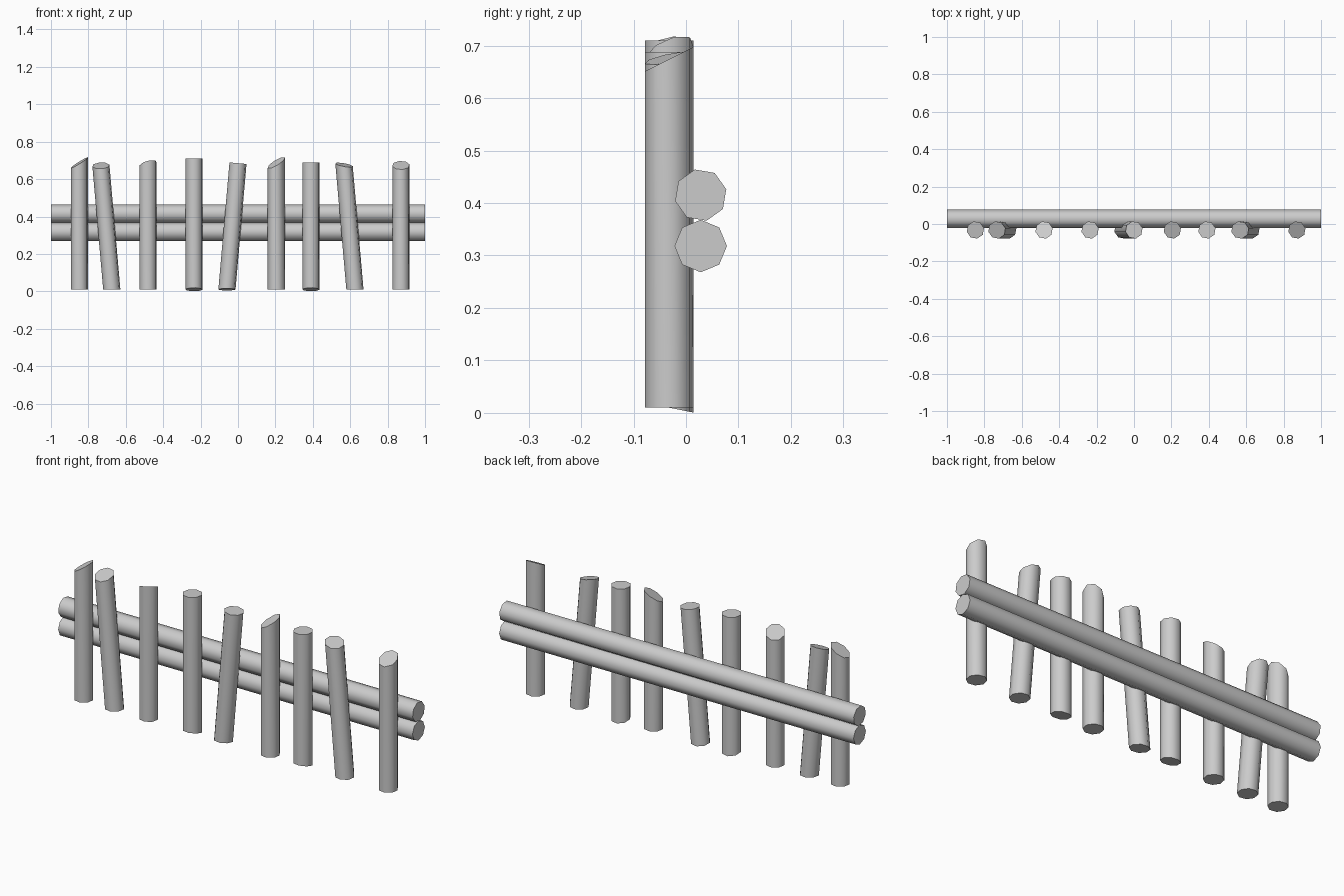
import bpy
import bmesh
import math
from mathutils import Matrix

default_cube = bpy.data.objects.get("Cube")
if default_cube:
    bpy.data.objects.remove(default_cube, do_unlink=True)

grey = bpy.data.materials.new("plain_grey")
grey.use_nodes = True
colour = (0.6, 0.6, 0.6, 1)
grey.diffuse_color = colour
grey.node_tree.nodes["Principled BSDF"].inputs["Base Color"].default_value = colour


def octagon_log(radius, turn):
    """Unit-tall octagonal log, smooth round the side and flat at the ends."""
    bm = bmesh.new()
    bmesh.ops.create_cone(bm, cap_ends=True, segments=8, radius1=radius,
                          radius2=radius, depth=1,
                          matrix=Matrix.Rotation(math.radians(turn), 4, 'Z'))
    for face in bm.faces:
        face.smooth = len(face.verts) == 4
    return bm


def finish(bm, name):
    mesh = bpy.data.meshes.new(name)
    bm.to_mesh(mesh)
    bm.free()
    mesh.materials.append(grey)
    obj = bpy.data.objects.new(name, mesh)
    bpy.context.collection.objects.link(obj)


def rail(name, z, turn):
    bm = octagon_log(0.05, turn)
    place = (Matrix.Translation((0, 0.028, z))
             @ Matrix.Rotation(math.pi / 2, 4, 'Y') @ Matrix.Scale(2, 4, (0, 0, 1)))
    bmesh.ops.transform(bm, matrix=place, verts=bm.verts)
    finish(bm, name)


def post(name, x_bottom, x_top, z_top, cut_x, cut_y, foot_y):
    """Stake whose ends are cut along sloping planes."""
    bm = octagon_log(0.047, 12)
    lean = (x_top - x_bottom) / z_top
    for v in bm.verts:
        x, y = v.co.x, v.co.y
        if v.co.z > 0:
            z = z_top + cut_x * x + cut_y * y
        else:
            z = 0.01 - foot_y * y
        v.co = (x_bottom + x + lean * z, y - 0.032, z)
    finish(bm, name)


# Two horizontal rails behind the posts
rail("lower_rail", 0.318, 0)
rail("upper_rail", 0.415, 13)

# Posts: foot x, head x, head height, head slope in x and y, foot slope
posts = [
    (-0.848, -0.848, 0.688, 0.62, 0.14, 0),
    (-0.674, -0.733, 0.672, 0.05, 0.36, 0),
    (-0.481, -0.481, 0.68, 0.24, -0.4, 0),
    (-0.235, -0.235, 0.71, 0, 0, 0.2),
    (-0.06, 0.0, 0.685, -0.09, 0, 0.12),
    (0.205, 0.205, 0.688, 0.55, 0.35, 0),
    (0.39, 0.39, 0.688, 0, 0, 0.2),
    (0.626, 0.567, 0.676, -0.18, 0.2, 0),
    (0.871, 0.871, 0.674, 0, 0.5, 0),
]
for number, values in enumerate(posts, 1):
    post(f"post_{number}", *values)
